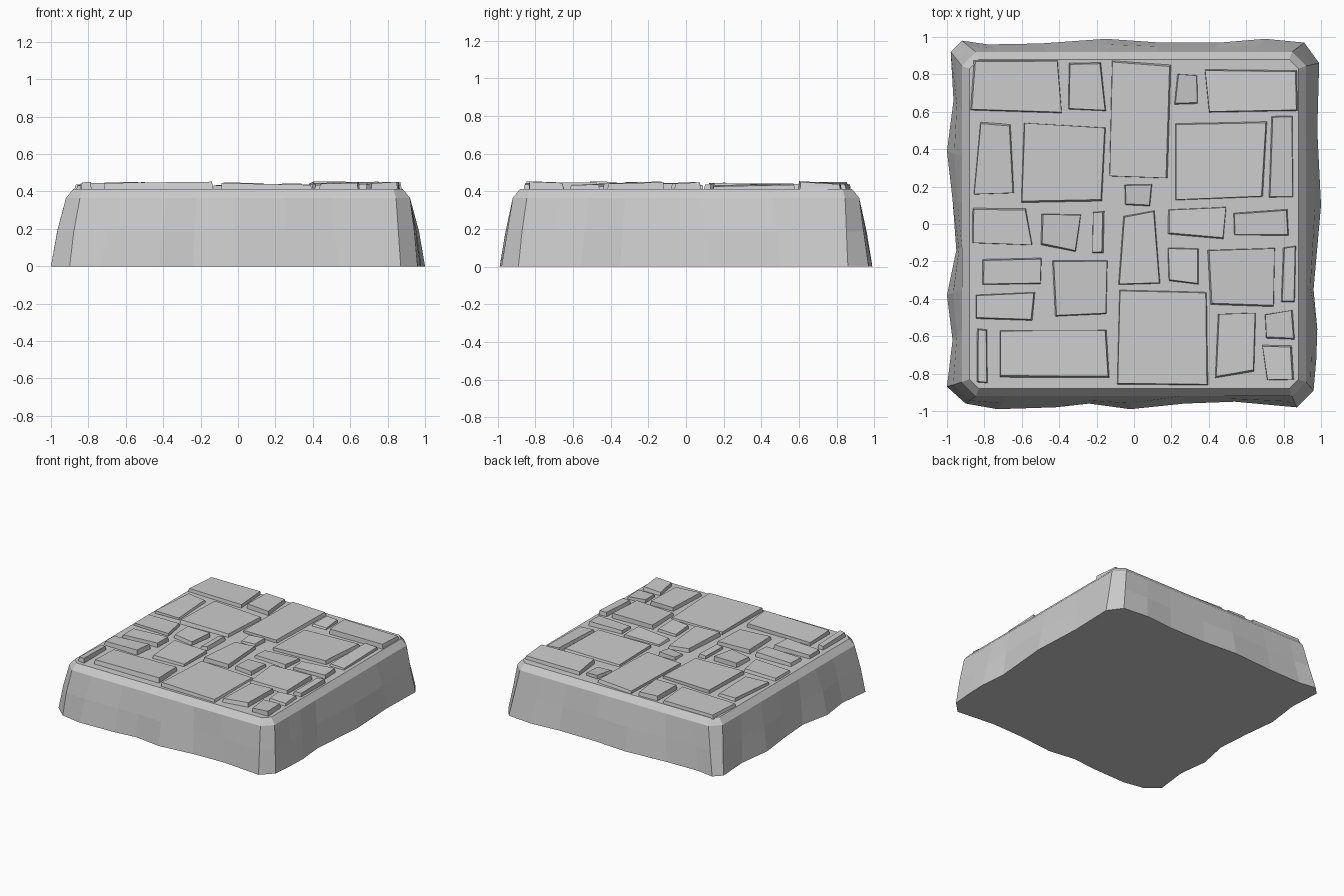
import bpy, bmesh, random
from math import copysign

if "Cube" in bpy.data.objects:
    bpy.data.objects.remove(bpy.data.objects["Cube"])

random.seed(4)

# Wobbly foot outline, counter-clockwise from the front left corner
FOOT = [(-1, -.87), (-.9, -.96), (-.73, -.99), (-.42, -.98), (-.24, -.96), (-.02, -.99),
        (.27, -.96), (.54, -.95), (.87, -.98), (.96, -.89), (.975, -.72), (.98, -.56),
        (.96, -.35), (1, .1), (.98, .5), (.99, .86), (.91, .97), (.7, .99), (.46, .97),
        (.14, .97), (-.15, .99), (-.5, .965), (-.78, .96), (-.92, .98), (-.98, .92),
        (-.965, .66), (-1, .39), (-.97, .13), (-.95, -.14), (-1, -.38), (-.97, -.62)]

# Paving stones: x min, y min, x max, y max
STONES = [(-.86, .59, -.40, .86), (-.34, .62, -.16, .86), (-.12, .25, .19, .86),
          (.22, .64, .35, .79), (.39, .60, .86, .83), (-.84, .17, -.65, .55),
          (-.59, .13, -.17, .53), (.24, .13, .70, .55), (.73, .13, .85, .57),
          (-.06, .09, .09, .21), (-.85, -.12, -.56, .07), (-.51, -.13, -.30, .07),
          (-.22, -.16, -.16, .07), (-.07, -.32, .13, .06), (.18, -.07, .49, .08),
          (.54, -.07, .83, .07), (-.80, -.32, -.50, -.18), (-.43, -.50, -.14, -.21),
          (.19, -.31, .36, -.14), (.41, -.45, .76, -.12), (.79, -.42, .86, -.12),
          (-.84, -.52, -.54, -.37), (-.84, -.85, -.78, -.56), (-.70, -.84, -.15, -.56),
          (-.08, -.85, .38, -.37), (.44, -.81, .66, -.49), (.70, -.62, .86, -.47),
          (.70, -.83, .86, -.66)]


def loft(bm, rings):
    """Skin a stack of equal-length rings and cap both ends."""
    loops = [[bm.verts.new(p) for p in ring] for ring in rings]
    n = len(loops[0])
    for a, b in zip(loops, loops[1:]):
        for i in range(n):
            j = (i + 1) % n
            bm.faces.new((a[i], a[j], b[j], b[i]))
    bm.faces.new(loops[0][::-1])
    bm.faces.new(loops[-1])


def finish(bm, name):
    bmesh.ops.recalc_face_normals(bm, faces=bm.faces)
    mesh = bpy.data.meshes.new(name)
    bm.to_mesh(mesh)
    bm.free()
    bpy.context.collection.objects.link(bpy.data.objects.new(name, mesh))


def squared(p, half, cut):
    """Move an outline point onto a square with cut corners."""
    x, y = p
    corner = min(abs(x), abs(y)) > .8
    if abs(x) > abs(y):
        return copysign(half, x), copysign(half - cut, y) if corner else y * half
    return (copysign(half - cut, x) if corner else x * half), copysign(half, y)


# Rough stone base with a bevelled upper rim
shoulder = [squared(p, .92, .075) for p in FOOT]
middle = []
for a, b in zip(FOOT, shoulder):
    t = random.uniform(.38, .55)
    middle.append((a[0] + (b[0] - a[0]) * t, a[1] + (b[1] - a[1]) * t))
top = [squared(p, .88, .05) for p in FOOT]
bm = bmesh.new()
loft(bm, [[(x, y, z) for x, y in ring]
          for ring, z in ((FOOT, 0), (middle, .185), (shoulder, .365), (top, .413))])
finish(bm, "stone_base")

# Irregular, slightly tilted paving stones
bm = bmesh.new()
for x0, y0, x1, y1 in STONES:
    j = min(.02, .1 * min(x1 - x0, y1 - y0))
    foot = [(x + random.uniform(-j, j), y + random.uniform(-j, j))
            for x, y in ((x0, y0), (x1, y0), (x1, y1), (x0, y1))]
    cx, cy = (x0 + x1) / 2, (y0 + y1) / 2
    inset = .006
    sx, sy = random.uniform(-.005, .005), random.uniform(-.005, .005)
    height = random.uniform(.432, .446)
    tilt_x, tilt_y = random.uniform(-.006, .006), random.uniform(-.006, .006)
    cap = []
    for x, y in foot:
        dx, dy = copysign(1, x - cx), copysign(1, y - cy)
        cap.append((x - dx * inset + sx, y - dy * inset + sy,
                    height + tilt_x * dx + tilt_y * dy))
    loft(bm, [[(x, y, .405) for x, y in foot], cap])
finish(bm, "paving_stones")
